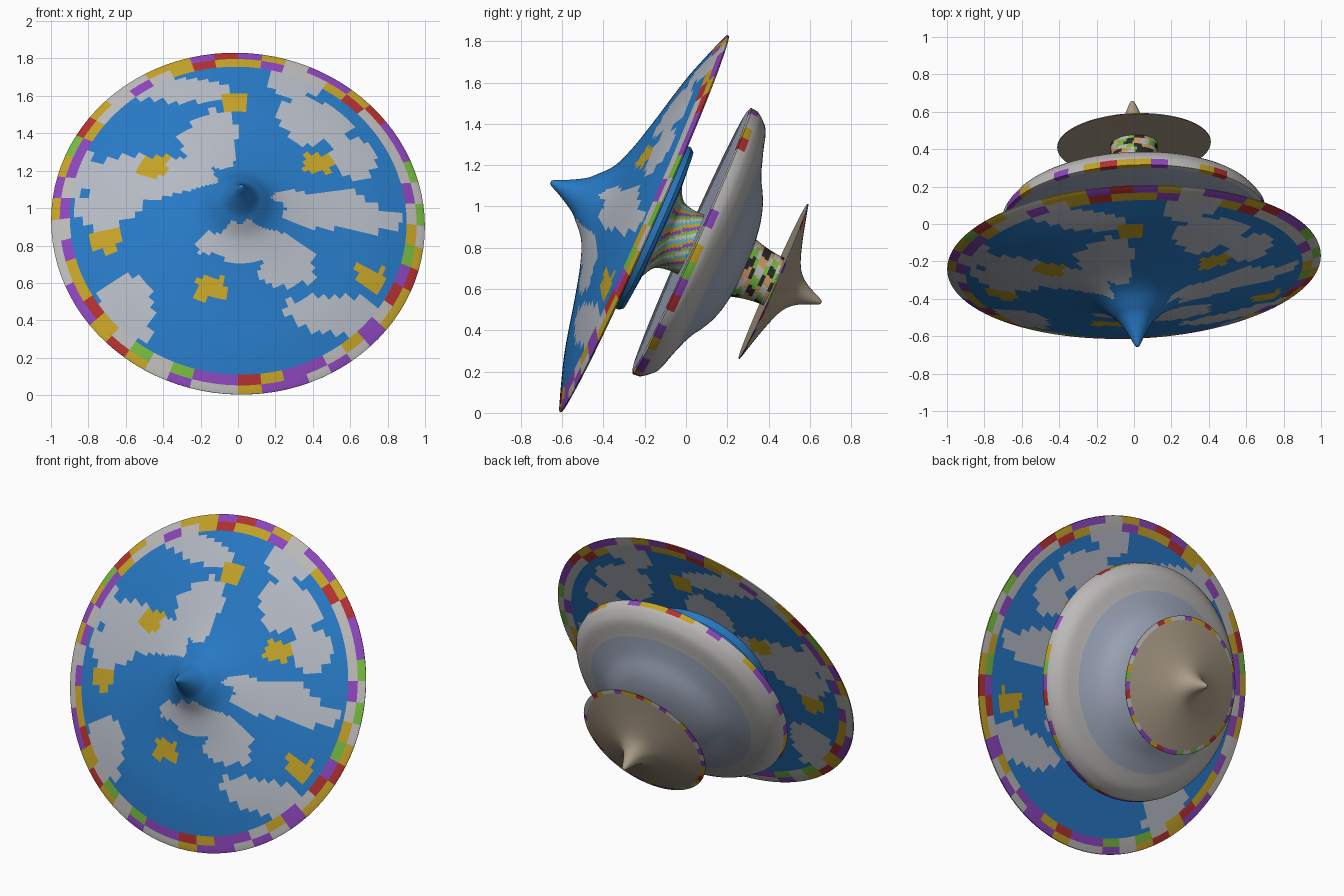
import bpy, bmesh, math, random
from mathutils import Vector

if "Cube" in bpy.data.objects:
    bpy.data.objects.remove(bpy.data.objects["Cube"])

random.seed(4)
SEG = 96
C = Vector((0, -0.205, 0.917))           # centre of the big disc
TILT = math.atan2(0.407, 0.914)
YAW = 0.036                              # every disc turns slightly to the right
AX = Vector((0, math.cos(TILT), -math.sin(TILT)))   # axis, front to back
UP = Vector((0, math.sin(TILT), math.cos(TILT)))    # across the disc, upward
SIDE = (Vector((1, 0, 0)) + AX * YAW * 1.1).normalized()

COLORS = {
    "blue": (0.02, 0.19, 0.55), "cloud": (0.45, 0.48, 0.54), "gold": (0.55, 0.36, 0.02),
    "red": (0.45, 0.03, 0.03), "purple": (0.26, 0.06, 0.50), "green": (0.18, 0.48, 0.05),
    "pale": (0.50, 0.49, 0.48), "slate": (0.36, 0.41, 0.52), "tan": (0.40, 0.33, 0.24),
    "black": (0.02, 0.02, 0.02), "cyan": (0.10, 0.45, 0.50), "orange": (0.60, 0.32, 0.12),
}
MATS = {}
for n, c in COLORS.items():
    MATS[n] = bpy.data.materials.new(n)
    MATS[n].diffuse_color = (*c, 1)
NAMES = list(COLORS)


def smooth(pts, n):
    """Resample (radius, along-axis) points as a smooth curve."""
    p = [Vector(q) for q in pts]
    p = [2 * p[0] - p[1]] + p + [2 * p[-1] - p[-2]]
    out = []
    for i in range(1, len(p) - 2):
        a, b, c, d = p[i - 1:i + 3]
        for k in range(n):
            t = k / n
            out.append(0.5 * (2 * b + (c - a) * t + (2 * a - 5 * b + 4 * c - d) * t * t
                              + (3 * b - a - 3 * c + d) * t ** 3))
    return out + [Vector(pts[-1])]


def centre(t):
    """Point on the axis; the two tips lean with the yaw."""
    lean = YAW * (max(0, -t) - max(0, t - .69))
    return C + AX * t + Vector((lean, 0, 0))


def lathe(name, prof, paint, lift=0):
    """Spin a profile about the tilted axis; paint(x, u, r, t, angle) names a colour."""
    bm = bmesh.new()
    rings = []
    for r, t in prof:
        o = centre(t) + UP * lift * min(1, max(0, (r - .16) * 3))
        if r < 1e-4:
            rings.append([bm.verts.new(o)] * SEG)
            continue
        rings.append([bm.verts.new(o + SIDE * r * math.sin(a) + UP * r * math.cos(a))
                      for a in (2 * math.pi * i / SEG for i in range(SEG))])
    for j in range(len(rings) - 1):
        r, t = (prof[j] + prof[j + 1]) / 2
        for i in range(SEG):
            k = (i + 1) % SEG
            vs = list(dict.fromkeys([rings[j][i], rings[j][k], rings[j + 1][k], rings[j + 1][i]]))
            a = 2 * math.pi * (i + 0.5) / SEG
            f = bm.faces.new(vs)
            f.material_index = NAMES.index(paint(r * math.sin(a), r * math.cos(a), r, t, a))
    bmesh.ops.recalc_face_normals(bm, faces=bm.faces)
    me = bpy.data.meshes.new(name)
    bm.to_mesh(me)
    bm.free()
    for n in NAMES:
        me.materials.append(MATS[n])
    ob = bpy.data.objects.new(name, me)
    bpy.context.collection.objects.link(ob)
    bpy.ops.object.select_all(action='DESELECT')
    ob.select_set(True)
    bpy.context.view_layer.objects.active = ob
    bpy.ops.object.shade_smooth_by_angle(angle=math.radians(35))
    return ob


RIM = [random.choice(["pale", "pale", "red", "gold", "purple", "green", "pale", "gold"]) for _ in range(96)]
GOLD = [(-.02, .66), (.42, .30), (.70, -.34), (-.15, -.45), (-.72, -.16), (-.46, .26)]
# Cloud patches: centre across, centre up, half width, half height
CLOUDS = [(-.48, .2, .38, .14), (-.15, .4, .15, .2), (-.7, .05, .2, .12), (.52, .02, .32, .12),
          (.1, -.22, .3, .1), (.25, -.36, .16, .08), (-.62, -.55, .15, .2), (.55, -.55, .28, .11),
          (.4, .56, .2, .14), (.6, .36, .13, .12), (-.3, .75, .26, .08), (.3, .8, .14, .09),
          (-.88, .3, .1, .18)]


def rim_color(a, row=0):
    return RIM[(int(a / (2 * math.pi) * 48) + 17 * row) % 96]


def sky(x, u, r, t, a):
    if r > 0.91:
        return rim_color(a, int(r > .955))
    if any(abs(x - gx) < .075 and abs(u - gu) < .06 for gx, gu in GOLD):
        return "gold"
    wob = 0.25 * math.sin(9 * a + 14 * r)
    if r > .1 and any(((x - cx) / w) ** 2 + ((u - cu) / h) ** 2 < 1 + wob for cx, cu, w, h in CLOUDS):
        return "cloud"
    return "blue"


def hub_paint(x, u, r, t, a):
    return "blue" if r > .35 else "slate"


def stripes(x, u, r, t, a):
    return ("cyan", "gold", "purple", "green", "pale")[int(a * 8 + t * 40) % 5]


def middle(x, u, r, t, a):
    return rim_color(a) if .243 < t < .29 and r > .66 else ("pale" if r > .55 else "slate")


def patches(x, u, r, t, a):
    return ("black", "orange", "pale", "green")[int(a * 2.5 + 1.5 * math.sin(t * 60)) % 4]


def small(x, u, r, t, a):
    return rim_color(a) if r > .39 else "tan"


V = Vector
# Large front disc: flared cone with a nearly flat back
front = smooth([(0, -.493), (.014, -.485), (.045, -.42), (.088, -.345), (.125, -.305), (.2, -.242),
                (.32, -.195), (.48, -.153), (.72, -.096), (.88, -.045), (.99, -.006)], 6)
back = [V((1.0, .0)), V((.998, .006))] + [V((.955 - .025 * i, .01)) for i in range(22)]
lathe("large_disc", front + back, sky)

# Stepped hub behind the large disc
lathe("rear_hub", [V((.43, .01)), V((.43, .06)), V((.415, .078)), V((.32, .087)), V((.24, .095))], hub_paint)

# Neck between large and middle discs
lathe("upper_neck", smooth([(.24, .095), (.185, .125), (.165, .16), (.157, .21), (.158, .25)], 3), stripes)

# Middle disc: flat front, bevelled rim, stepped rounded back
lathe("middle_disc", [V((.158, .25)), V((.4, .246)), V((.685, .24)), V((.706, .248)), V((.702, .285))]
      + smooth([(.685, .31), (.638, .354), (.54, .385), (.43, .425), (.36, .465), (.305, .492),
                (.23, .515), (.152, .528)], 3), middle, lift=.018)

# Neck between middle and small discs
lathe("lower_neck", smooth([(.152, .528), (.138, .58), (.128, .64), (.126, .69)], 3), patches)

# Small rear disc with a pointed tip
lathe("small_disc", [V((.126, .69)), V((.3, .688)), V((.41, .686))]
      + smooth([(.411, .69), (.385, .697), (.25, .733), (.14, .77), (.085, .805), (.048, .855),
                (.014, .932), (0, .942)], 4), small)

for m in bpy.data.materials:
    if m.users and not m.is_grease_pencil:
        m.use_nodes = True
        m.node_tree.nodes["Principled BSDF"].inputs["Base Color"].default_value = m.diffuse_color
